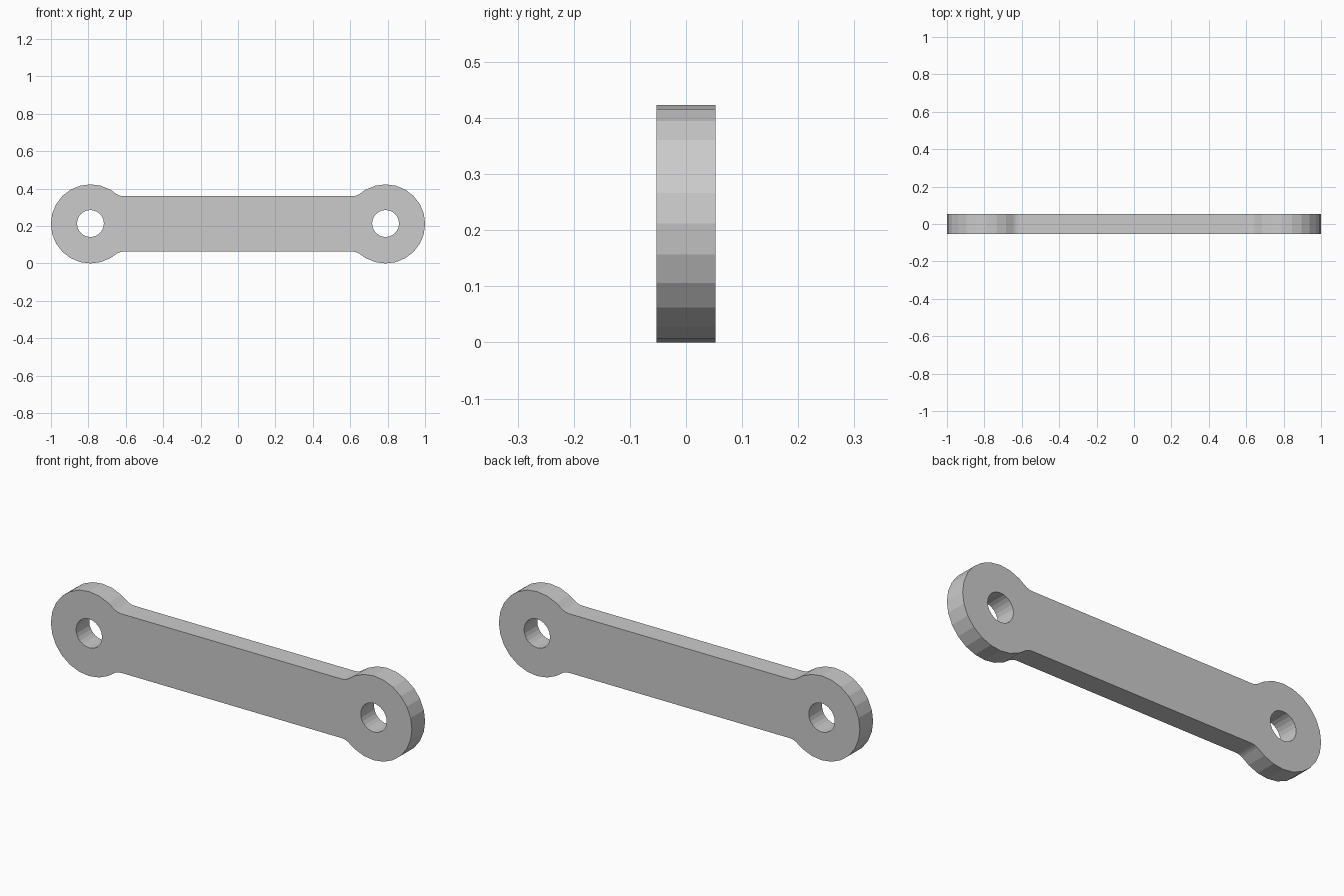
import bpy, bmesh
from math import sin, cos, pi, radians, atan2, sqrt

if "Cube" in bpy.data.objects:
    bpy.data.objects.remove(bpy.data.objects["Cube"])

EYE_X, MID_Z = 0.789, 0.2115      # eye centre
EYE_R, HOLE_R = 0.2115, 0.072
BAR_H, DEPTH = 0.148, 0.105       # bar half height, plate thickness
FILLET = 0.071


def arc(cx, cz, r, a0, a1, n):
    return [(cx + r * cos(a0 + (a1 - a0) * i / n),
             cz + r * sin(a0 + (a1 - a0) * i / n)) for i in range(n + 1)]


# Upper right quarter: bar edge, concave fillet, then round eye
fz = BAR_H + FILLET
fx = sqrt((EYE_R + FILLET) ** 2 - fz ** 2)
touch = atan2(fz, -fx)
quarter = arc(EYE_X - fx, fz, FILLET, -pi / 2, touch - pi, 4)
quarter += [(EYE_X + EYE_R * cos(radians(a)), EYE_R * sin(radians(a)))
            for a in range(120, -1, -15)]

# Mirror the quarter into the full outline
half = quarter + [(x, -z) for x, z in reversed(quarter[:-1])]
outline = half + [(-x, -z) for x, z in half]
holes = [arc(s * EYE_X, 0.002, HOLE_R, 0, 2 * pi, 24)[:-1] for s in (-1, 1)]

# Fill the profile around the holes and extrude it to a plate
bm = bmesh.new()
for loop in [outline] + holes:
    vs = [bm.verts.new((x, -DEPTH / 2, z + MID_Z)) for x, z in loop]
    for i, v in enumerate(vs):
        bm.edges.new((vs[i - 1], v))
bmesh.ops.triangle_fill(bm, edges=bm.edges[:], use_beauty=True, normal=(0, -1, 0))
ext = bmesh.ops.extrude_face_region(bm, geom=bm.faces[:], use_keep_orig=True)
bmesh.ops.translate(bm, vec=(0, DEPTH, 0),
                    verts=[g for g in ext["geom"] if isinstance(g, bmesh.types.BMVert)])
bmesh.ops.recalc_face_normals(bm, faces=bm.faces[:])

mesh = bpy.data.meshes.new("link_bar")
bm.to_mesh(mesh)
bm.free()
link = bpy.data.objects.new("link_bar", mesh)
bpy.context.collection.objects.link(link)
